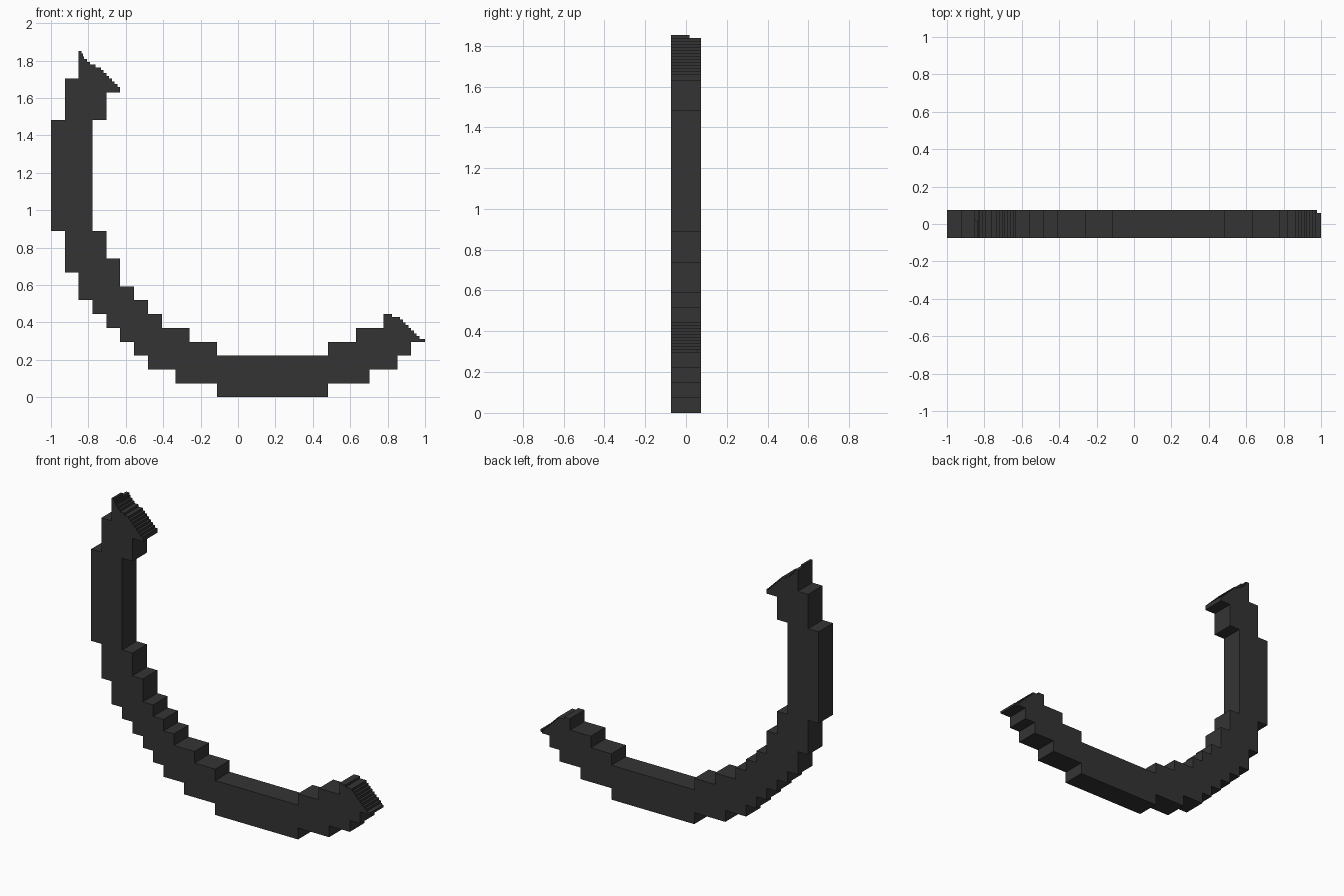
import bpy, bmesh

if "Cube" in bpy.data.objects:
    bpy.data.objects.remove(bpy.data.objects["Cube"])

U = 2 / 27          # large step
S = U / 5           # fine step used on the slanted tips

mat = bpy.data.materials.new("charcoal")
mat.diffuse_color = (0.035, 0.034, 0.035, 1)
mat.use_nodes = True
mat.node_tree.nodes["Principled BSDF"].inputs["Base Color"].default_value = mat.diffuse_color


def staircase(x, z, moves, x_first):
    """Points of a stepped line; moves alternate between new x and new z."""
    pts = []
    for i, v in enumerate(moves):
        if (i % 2 == 0) == x_first:
            x = v
        else:
            z = v
        pts.append((x, z))
    return pts


def prism(name, pts, y0, y1):
    """Extrude an outline (in fine steps) along y."""
    bm = bmesh.new()
    face = bm.faces.new([bm.verts.new((-1 + x * S, y0, z * S)) for x, z in pts])
    ext = bmesh.ops.extrude_face_region(bm, geom=[face])
    for v in ext["geom"]:
        if isinstance(v, bmesh.types.BMVert):
            v.co.y = y1
    bmesh.ops.recalc_face_normals(bm, faces=bm.faces)
    me = bpy.data.meshes.new(name)
    bm.to_mesh(me)
    bm.free()
    me.materials.append(mat)
    ob = bpy.data.objects.new(name, me)
    bpy.context.collection.objects.link(ob)
    return ob


def big(x, z, moves, x_first):
    return [(a * 5, b * 5) for a, b in staircase(x, z, moves, x_first)]


# outer edge of the short arm
outline = [(60, 0)] + big(12, 0, [20, 1, 23, 2, 25, 3, 26, 4, 27], True)
# slanted tip of the short arm
outline += staircase(135, 20, [21, 133, 22, 132, 23, 131, 24, 130, 25, 129, 26,
                               128, 27, 127, 28, 126, 29, 123, 30, 120], False)
# inner edge of the curve
outline += big(24, 6, [5, 22, 4, 20, 3, 12, 4, 10, 5, 8, 6, 7, 7, 6, 8, 5, 10,
                       4, 12, 3, 20, 4, 22, 5], False)
# slanted tip of the tall arm
outline += staircase(25, 110, [112, 24, 113, 23, 114, 22, 115, 21, 116, 20, 117,
                               19, 118, 18, 119, 16, 120, 14, 121, 13, 122,
                               12, 123, 11.5, 124, 11, 125, 10], False)
# outer edge of the tall arm, back to the start
outline += big(2, 25, [23, 1, 20, 0, 12, 1, 9, 2, 7, 3, 6, 4, 5, 5, 4, 6, 3,
                       7, 2, 9, 1, 12], False)

arc = prism("stepped_arc", outline, -U, U)

# small nicks in the tips
for name, x0, x1, z0, z1, y in (("tall_tip_nick", 9, 12, 124, 126, 0.018),
                                ("short_tip_nick", 133.5, 136, 19, 22, 0.06)):
    cutter = prism(name, [(x0, z0), (x1, z0), (x1, z1), (x0, z1)], y, 0.1)
    cutter.hide_render = True
    cutter.hide_set(True)
    mod = arc.modifiers.new(name, 'BOOLEAN')
    mod.operation = 'DIFFERENCE'
    mod.solver = 'EXACT'
    mod.object = cutter
